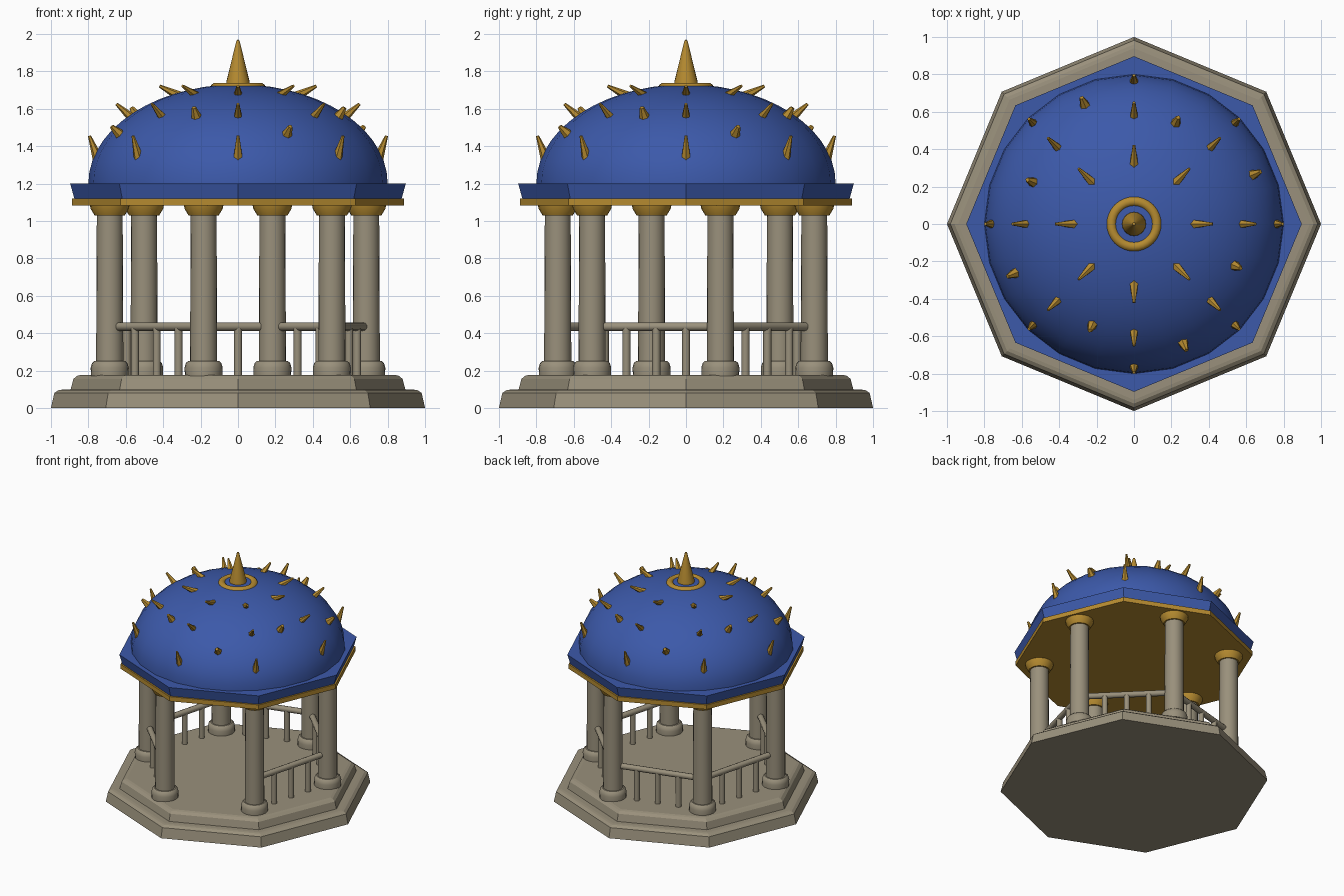
import bpy, bmesh, math
from mathutils import Vector

if "Cube" in bpy.data.objects:
    bpy.data.objects.remove(bpy.data.objects["Cube"])

def material(name, rgb):
    m = bpy.data.materials.new(name)
    m.diffuse_color = (*rgb, 1)
    m.use_nodes = True
    m.node_tree.nodes["Principled BSDF"].inputs["Base Color"].default_value = m.diffuse_color
    return m

STONE = material("warm_stone", (0.32, 0.28, 0.20))
BLUE = material("royal_blue", (0.045, 0.10, 0.40))
GOLD = material("antique_gold", (0.47, 0.26, 0.03))

def finish(name, bm, mat, smooth=0):
    bmesh.ops.remove_doubles(bm, verts=bm.verts, dist=1e-5)
    bmesh.ops.recalc_face_normals(bm, faces=bm.faces)
    mesh = bpy.data.meshes.new(name)
    bm.to_mesh(mesh)
    bm.free()
    mesh.materials.append(mat)
    ob = bpy.data.objects.new(name, mesh)
    bpy.context.collection.objects.link(ob)
    if smooth:
        bpy.ops.object.select_all(action='DESELECT')
        ob.select_set(True)
        bpy.context.view_layer.objects.active = ob
        bpy.ops.object.shade_smooth_by_angle(angle=math.radians(smooth))
    return ob

def lathe(name, profile, sides, mat, smooth=0, at=(0, 0), loop=False):
    """Spin (radius, z) points round a vertical axis."""
    bm = bmesh.new()
    rows = [[bm.verts.new((at[0] + r * math.cos(2 * math.pi * i / sides),
                           at[1] + r * math.sin(2 * math.pi * i / sides), z))
             for i in range(sides)] for r, z in profile]
    pairs = list(zip(rows, rows[1:])) + ([(rows[-1], rows[0])] if loop else [])
    for a, b in pairs:
        for i in range(sides):
            j = (i + 1) % sides
            bm.faces.new((a[i], a[j], b[j], b[i]))
    if not loop:
        for row, (r, z) in ((rows[0], profile[0]), (rows[-1], profile[-1])):
            if r > 1e-4:
                bm.faces.new(row)
    return finish(name, bm, mat, smooth)

def rod(name, a, b, r1, r2, sides, mat, smooth=40):
    """Straight round bar or cone from a to b."""
    a, b = Vector(a), Vector(b)
    d = b - a
    bm = bmesh.new()
    bmesh.ops.create_cone(bm, cap_ends=True, segments=sides, radius1=r1, radius2=r2, depth=d.length)
    rot = d.to_track_quat('Z', 'Y')
    for v in bm.verts:
        v.co = rot @ v.co + (a + b) / 2
    return finish(name, bm, mat, smooth)

def polar(r, deg, z):
    t = math.radians(deg)
    return Vector((r * math.cos(t), r * math.sin(t), z))

# Octagonal steps
lathe("lower_step", [(1.0, 0), (0.982, 0.08), (0.96, 0.095), (0.94, 0.098)], 8, STONE)
lathe("upper_step", [(0.897, 0.09), (0.88, 0.155), (0.86, 0.172), (0.84, 0.177)], 8, STONE)

# Six columns with bases and capitals
COL_R = 0.71
for k in range(6):
    p = polar(COL_R, 15 + 60 * k, 0)
    at = (p.x, p.y)
    lathe(f"column_base_{k}", [(0.10, 0.17), (0.102, 0.215), (0.095, 0.24), (0.082, 0.252), (0.06, 0.252)],
          20, STONE, 40, at)
    lathe(f"column_shaft_{k}", [(0.073, 0.2), (0.069, 1.06)], 20, STONE, 40, at)
    lathe(f"capital_{k}", [(0.07, 1.028), (0.08, 1.028), (0.102, 1.065), (0.107, 1.09)], 20, GOLD, 40, at)

# Railings in five of the six bays, the front bay is the entrance
for k in range(6):
    if k == 4:
        continue
    a0 = 15 + 60 * k
    rod(f"handrail_{k}", polar(COL_R, a0, 0.435), polar(COL_R, a0 + 60, 0.435), 0.023, 0.023, 10, STONE)
    apothem = COL_R * math.cos(math.radians(30))
    for n, off in enumerate((-15, 0, 15)):
        r = apothem / math.cos(math.radians(off))
        rod(f"baluster_{k}_{n}", polar(r, a0 + 30 + off, 0.17), polar(r, a0 + 30 + off, 0.435),
            0.022, 0.022, 10, STONE)

# Gold ceiling plate and blue eave
lathe("ceiling_plate", [(0.888, 1.083), (0.888, 1.12)], 8, GOLD)
lathe("eave", [(0.875, 1.12), (0.897, 1.199)], 8, BLUE)

# Dome
DR, DH, DZ = 0.80, 0.53, 1.2
steps = 14
dome = [(DR * math.cos(math.pi / 2 * i / steps), DZ + DH * math.sin(math.pi / 2 * i / steps))
        for i in range(steps + 1)]
lathe("dome", [(DR, DZ - 0.02)] + dome, 24, BLUE, 40)

# Finial ring and spire
ring = [(0.121 + 0.028 * math.cos(2 * math.pi * i / 10), 1.71 + 0.028 * math.sin(2 * math.pi * i / 10))
        for i in range(10)]
lathe("finial_ring", ring, 32, GOLD, 60, loop=True)
lathe("spire", [(0.066, 1.70), (0.062, 1.745), (0.008, 1.965), (0, 1.97)], 20, GOLD, 40)

# Long leaning studs in eight radial rows: (radius, z, elevation)
for k in range(8):
    for n, (r, z, e) in enumerate(((0.362, 1.692, 27), (0.602, 1.582, 42), (0.772, 1.394, 70))):
        e = math.radians(e)
        dr, dz = 0.065 * math.cos(e), 0.065 * math.sin(e)
        rod(f"stud_{k}_{n}", polar(r - dr, 45 * k, z - dz), polar(r + dr, 45 * k, z + dz),
            0.028, 0.008, 6, GOLD)

# Short studs between the rows, alternating high and low
for k in range(8):
    r = 0.69 if k % 2 == 0 else 0.585
    h = DH * math.sqrt(1 - (r / DR) ** 2)
    nr, nz = r / DR ** 2, h / DH ** 2
    s = 0.055 / math.hypot(nr, nz)
    a = 22.5 + 45 * k
    rod(f"short_stud_{k}", polar(r - nr * s, a, DZ + h - nz * s), polar(r + nr * s, a, DZ + h + nz * s),
        0.042, 0.012, 6, GOLD)
